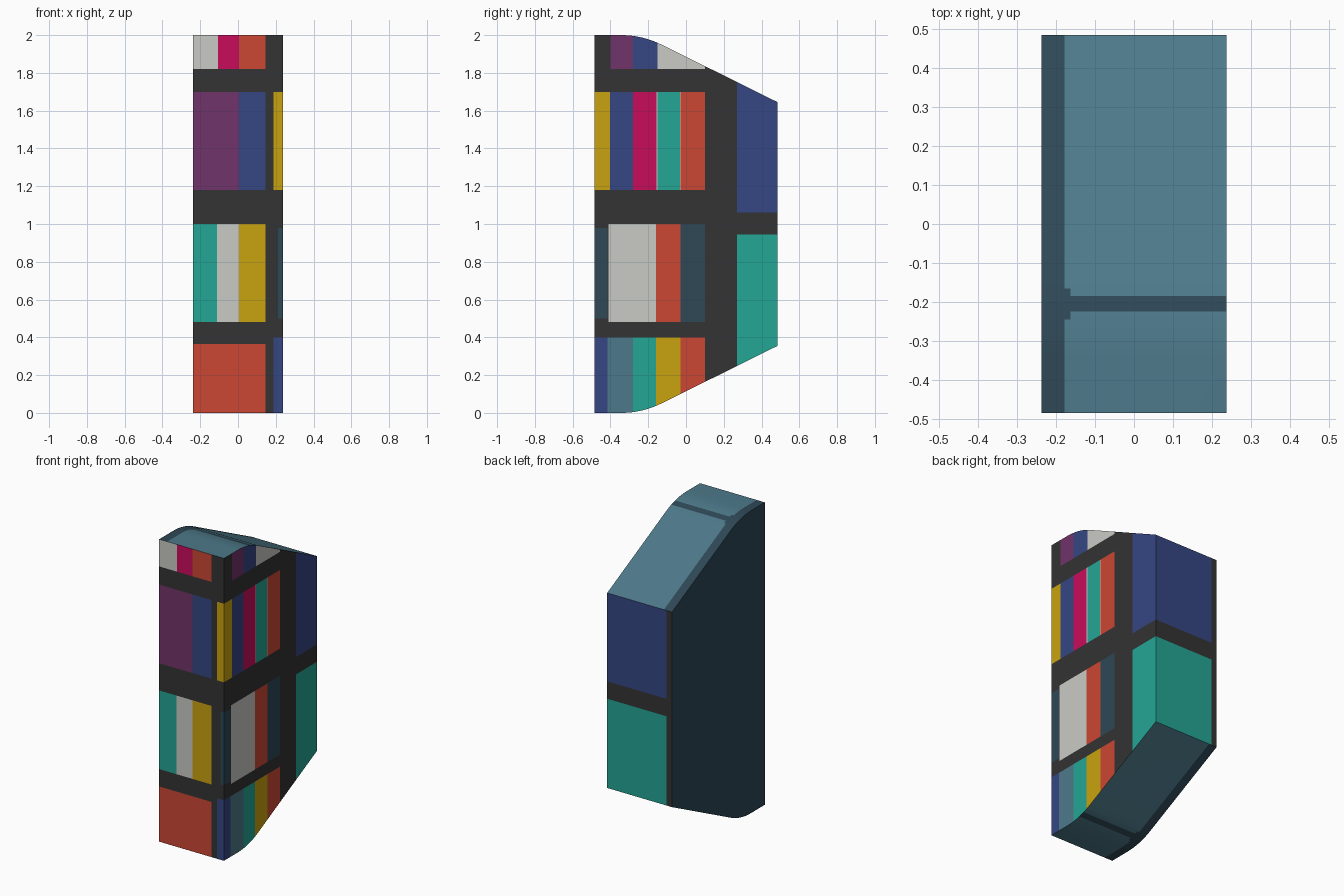
import bpy, bmesh, math

if "Cube" in bpy.data.objects:
    bpy.data.objects.remove(bpy.data.objects["Cube"])

W, D, H = 0.237, 0.485, 2.0

# Flat colours (sRGB 0-255)
COLOURS = {
    "frame_grey": (51, 51, 51), "dark_teal": (46, 72, 86), "mid_teal": (77, 121, 138),
    "red": (203, 71, 52), "white": (202, 203, 197), "pink": (201, 12, 91),
    "purple": (113, 51, 106), "blue": (53, 70, 131), "gold": (201, 162, 14),
    "green": (36, 166, 149),
}


def linear(c):
    c /= 255
    return c / 12.92 if c <= 0.04045 else ((c + 0.055) / 1.055) ** 2.4


NAMES = list(COLOURS)

# Painted panels: (colour, low, high) runs inside a z band
FRONT = [
    (1.82, 2.0, [("white", -W, -.105), ("pink", -.105, .005), ("red", .005, .145)]),
    (1.18, 1.7, [("purple", -W, .005), ("blue", .005, .145), ("gold", .187, W)]),
    (.48, 1.0, [("green", -W, -.11), ("white", -.11, .005), ("gold", .005, .145)]),
    (.50, .98, [("dark_teal", .213, W)]),
    (0, .365, [("red", -W, .145)]),
    (0, .40, [("blue", .187, W)]),
]
RIGHT = [
    (1.82, 2.0, [("purple", -.40, -.28), ("blue", -.28, -.15), ("white", -.15, .10)]),
    (1.18, 1.7, [("gold", -D, -.403), ("blue", -.403, -.28), ("pink", -.28, -.157),
                 ("white", -.157, -.152), ("green", -.152, -.033),
                 ("white", -.033, -.028), ("red", -.028, .10)]),
    (.50, .98, [("dark_teal", -D, -.415)]),
    (.48, 1.0, [("white", -.41, -.16), ("red", -.16, -.03), ("dark_teal", -.03, .10)]),
    (0, .40, [("blue", -D, -.415), ("mid_teal", -.415, -.28), ("green", -.28, -.16),
              ("gold", -.16, -.03), ("red", -.03, .10)]),
    (1.06, 2.0, [("blue", .27, D)]),
    (0, .945, [("green", .27, D)]),
]
BACK = [
    (1.06, 2.0, [("blue", -.197, W)]),
    (0, .945, [("green", -.197, W)]),
]


def pick(panels, u, z):
    for z0, z1, runs in panels:
        for name, a, b in runs:
            if z0 < z < z1 and a < u < b:
                return name
    return "frame_grey"


def cap_colour(x, y):
    # Roof and underside: dark edge strip and one cross strip with a flared end
    half = .04 if x < -.163 else .02
    return "dark_teal" if x < -.178 or abs(y + .205) < half else "mid_teal"


# Side profile: flat, arc, then slope; mirrored for the underside
SLOPE, R, Y0, SEG = math.radians(26.4), .479, -.343, 8
upper = [(-D, H)]
for i in range(SEG + 1):
    a = SLOPE * i / SEG
    upper.append((Y0 + R * math.sin(a), H - R * (1 - math.cos(a))))
upper.append((D, 1.645))
profile = upper + [(y, H - z) for y, z in reversed(upper)]

bm = bmesh.new()
face = bm.faces.new([bm.verts.new((-W, y, z)) for y, z in profile])
ext = bmesh.ops.extrude_face_region(bm, geom=[face])
moved = [v for v in ext["geom"] if isinstance(v, bmesh.types.BMVert)]
bmesh.ops.translate(bm, verts=moved, vec=(2 * W, 0, 0))
bmesh.ops.recalc_face_normals(bm, faces=bm.faces)

# Cut only the faces of one side along its panel borders


def cut(test, axis, values):
    normal = [0, 0, 0]
    normal[axis] = 1
    for v in sorted(set(values)):
        faces = [f for f in bm.faces if test(f.normal)]
        geom = set(faces)
        for f in faces:
            geom.update(f.verts)
            geom.update(f.edges)
        co = [0, 0, 0]
        co[axis] = v
        bmesh.ops.bisect_plane(bm, geom=list(geom), dist=1e-5, plane_co=co, plane_no=normal)


def is_front(n): return n.y < -.9
def is_back(n): return n.y > .9
def is_right(n): return n.x > .9
def is_cap(n): return abs(n.z) > .5


for test, axis, panels in ((is_front, 0, FRONT), (is_back, 0, BACK), (is_right, 1, RIGHT)):
    cut(test, axis, [v for p in panels for r in p[2] for v in r[1:] if abs(v) not in (W, D)])
    cut(test, 2, [v for p in panels for v in p[:2] if 0 < v < H])
cut(is_cap, 0, (-.178, -.163))
cut(is_cap, 1, (-.245, -.225, -.185, -.165))

# Colour each face by side and position
for f in bm.faces:
    n, c = f.normal, f.calc_center_median()
    if is_cap(n):
        name = cap_colour(c.x, c.y)
    elif is_front(n):
        name = pick(FRONT, c.x, c.z)
    elif is_back(n):
        name = pick(BACK, c.x, c.z)
    elif is_right(n):
        name = pick(RIGHT, c.y, c.z)
    else:
        name = "dark_teal"
    f.material_index = NAMES.index(name)

mesh = bpy.data.meshes.new("bookcase_block")
bm.to_mesh(mesh)
bm.free()
for name, rgb in COLOURS.items():
    mat = bpy.data.materials.new(name)
    mat.diffuse_color = (*[linear(c) for c in rgb], 1)
    mat.use_nodes = True
    mat.node_tree.nodes["Principled BSDF"].inputs["Base Color"].default_value = mat.diffuse_color
    mesh.materials.append(mat)
obj = bpy.data.objects.new("bookcase_block", mesh)
bpy.context.collection.objects.link(obj)
bpy.context.view_layer.objects.active = obj
obj.select_set(True)
bpy.ops.object.shade_smooth_by_angle(angle=math.radians(30))
